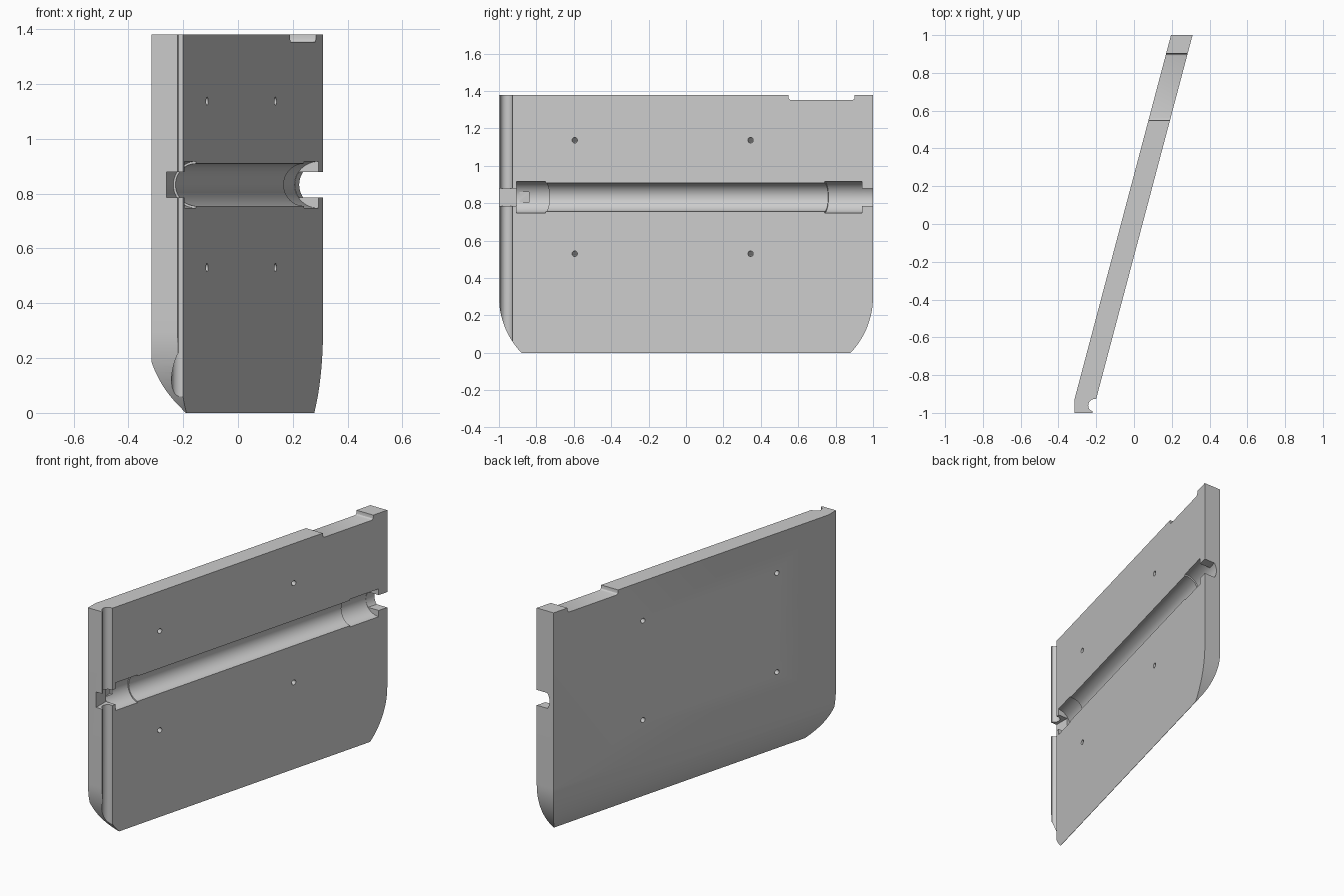
import bpy, bmesh, math
from mathutils import Vector, Matrix

if "Cube" in bpy.data.objects:
    bpy.data.objects.remove(bpy.data.objects["Cube"])

HEIGHT, MID = 1.38, 0.832
SLOPE, THICK = 0.265, 0.114
ALONG = Vector((SLOPE, 1, 0)).normalized()     # slab length direction
NORMAL = Vector((1, -SLOPE, 0)).normalized()   # out of the grooved face
Y, Z = Vector((0, 1, 0)), Vector((0, 0, 1))


def face_point(y, z=MID):
    """Point on the grooved face."""
    return Vector((0.045 + SLOPE * y, y, z))


def make_object(name, bm):
    bmesh.ops.recalc_face_normals(bm, faces=bm.faces)
    mesh = bpy.data.meshes.new(name)
    bm.to_mesh(mesh)
    bm.free()
    obj = bpy.data.objects.new(name, mesh)
    bpy.context.collection.objects.link(obj)
    return obj


def trim(bm, point, normal):
    """Cut away everything on the normal side of a plane and cap it."""
    geom = bm.verts[:] + bm.edges[:] + bm.faces[:]
    cut = bmesh.ops.bisect_plane(bm, geom=geom, dist=1e-6, plane_co=point,
                                 plane_no=normal, clear_outer=True)
    edges = [e for e in cut["geom_cut"] if isinstance(e, bmesh.types.BMEdge)]
    bmesh.ops.contextual_create(bm, geom=edges)


def rod(name, radius, centre, axis, length, sides=48, trims=()):
    bm = bmesh.new()
    turn = axis.to_track_quat("Z", "Y").to_matrix().to_4x4()
    bmesh.ops.create_cone(bm, cap_ends=True, segments=sides, radius1=radius,
                          radius2=radius, depth=length,
                          matrix=Matrix.Translation(centre) @ turn)
    for point, normal in trims:
        trim(bm, point, normal)
    return make_object(name, bm)


def block(name, low, high, bevel=0):
    bm = bmesh.new()
    bmesh.ops.create_cube(bm, size=1)
    low, high = Vector(low), Vector(high)
    for v in bm.verts:
        v.co = [(a + b) / 2 + c * (b - a) for a, b, c in zip(low, high, v.co)]
    if bevel:
        edges = [e for e in bm.edges if all(v.co.z < low.z + 1e-4 for v in e.verts)
                 and abs(e.verts[0].co.y - e.verts[1].co.y) < 1e-4]
        bmesh.ops.bevel(bm, geom=edges, offset=bevel, segments=3, profile=0.5,
                        affect="EDGES")
    return make_object(name, bm)


# Slanted slab with its ends and back curving in to a thin bottom edge
CURVE, INSET, STEPS = 0.3, 0.12, 12
RADIUS = (INSET ** 2 + CURVE ** 2) / (2 * INSET)
bm = bmesh.new()
rings = []
for z in [CURVE * i / STEPS for i in range(STEPS + 1)] + [HEIGHT]:
    drop = max(CURVE - z, 0)
    inset = RADIUS - math.sqrt(RADIUS ** 2 - drop ** 2)
    back = Vector((-max(THICK * (1 - inset / INSET), 0.002), 0, 0))
    a, b = face_point(inset - 1, z), face_point(1 - inset, z)
    rings.append([bm.verts.new(p) for p in (a, b, b + back, a + back)])
for lower, upper in zip(rings, rings[1:]):
    for i in range(4):
        j = (i + 1) % 4
        bm.faces.new((lower[i], lower[j], upper[j], upper[i]))
bm.faces.new(rings[0])
bm.faces.new(rings[-1])
trim(bm, Vector((-0.315, 0, 0)), Vector((-1, 0, 0)))
bmesh.ops.dissolve_limit(bm, angle_limit=0.002, verts=bm.verts, edges=bm.edges)
panel = make_object("slotted_panel", bm)

# Long round channel with wider sockets at both ends
MAIN, WIDE, HALF = 0.077, 0.085, 0.047
middle = face_point(0)
cutters = [
    rod("channel", MAIN, middle, ALONG, 4,
        trims=[(face_point(-0.8), -ALONG), (face_point(0.85), ALONG)]),
    rod("front_socket", WIDE, middle, ALONG, 4,
        trims=[(face_point(-0.905), -Y), (face_point(-0.75), ALONG)]),
    rod("rear_socket", WIDE, middle, ALONG, 4,
        trims=[(face_point(0.74), -ALONG), (face_point(0.94), Y)]),
    rod("rear_slot", WIDE - 0.001, middle, ALONG, 4,
        trims=[(face_point(0.9), -Y), (face_point(1.2), Y),
               (face_point(0, MID + HALF), Z), (face_point(0, MID - HALF), -Z)]),
    block("front_slot", (-0.26, -1.1, MID - HALF), (0, -0.89, MID + HALF)),
    block("socket_pocket", (-0.277, -0.89, MID - 0.027), (-0.1, -0.84, MID + 0.027)),
    # Vertical round notch and the recess in the top edge
    rod("edge_notch", 0.033, face_point(-0.96, 0.7), Z, 3, 32),
    block("top_recess", (-1, 0.548, HEIGHT - 0.028), (1, 0.902, 1.6), 0.014),
]
# Screw holes
for y in (-0.595, 0.345):
    for z in (0.53, 1.137):
        cutters.append(rod("screw_hole", 0.015, face_point(y, z), NORMAL, 0.5, 20))

# Cut everything and keep the finished mesh
for cutter in cutters:
    cutter.hide_render = True
    mod = panel.modifiers.new(cutter.name, "BOOLEAN")
    mod.operation, mod.solver, mod.object = "DIFFERENCE", "EXACT", cutter
bpy.context.view_layer.update()
graph = bpy.context.evaluated_depsgraph_get()
finished = bpy.data.meshes.new_from_object(panel.evaluated_get(graph))
panel.modifiers.clear()
panel.data = finished
for cutter in cutters:
    bpy.data.objects.remove(cutter)

# Plain grey material
grey = (0.6, 0.6, 0.6, 1)
mat = bpy.data.materials.new("plain_grey")
mat.use_nodes = True
mat.diffuse_color = grey
mat.node_tree.nodes["Principled BSDF"].inputs["Base Color"].default_value = grey
finished.materials.clear()
finished.materials.append(mat)

bpy.ops.object.select_all(action="DESELECT")
panel.select_set(True)
bpy.context.view_layer.objects.active = panel
bpy.ops.object.shade_smooth_by_angle(angle=math.radians(25))
